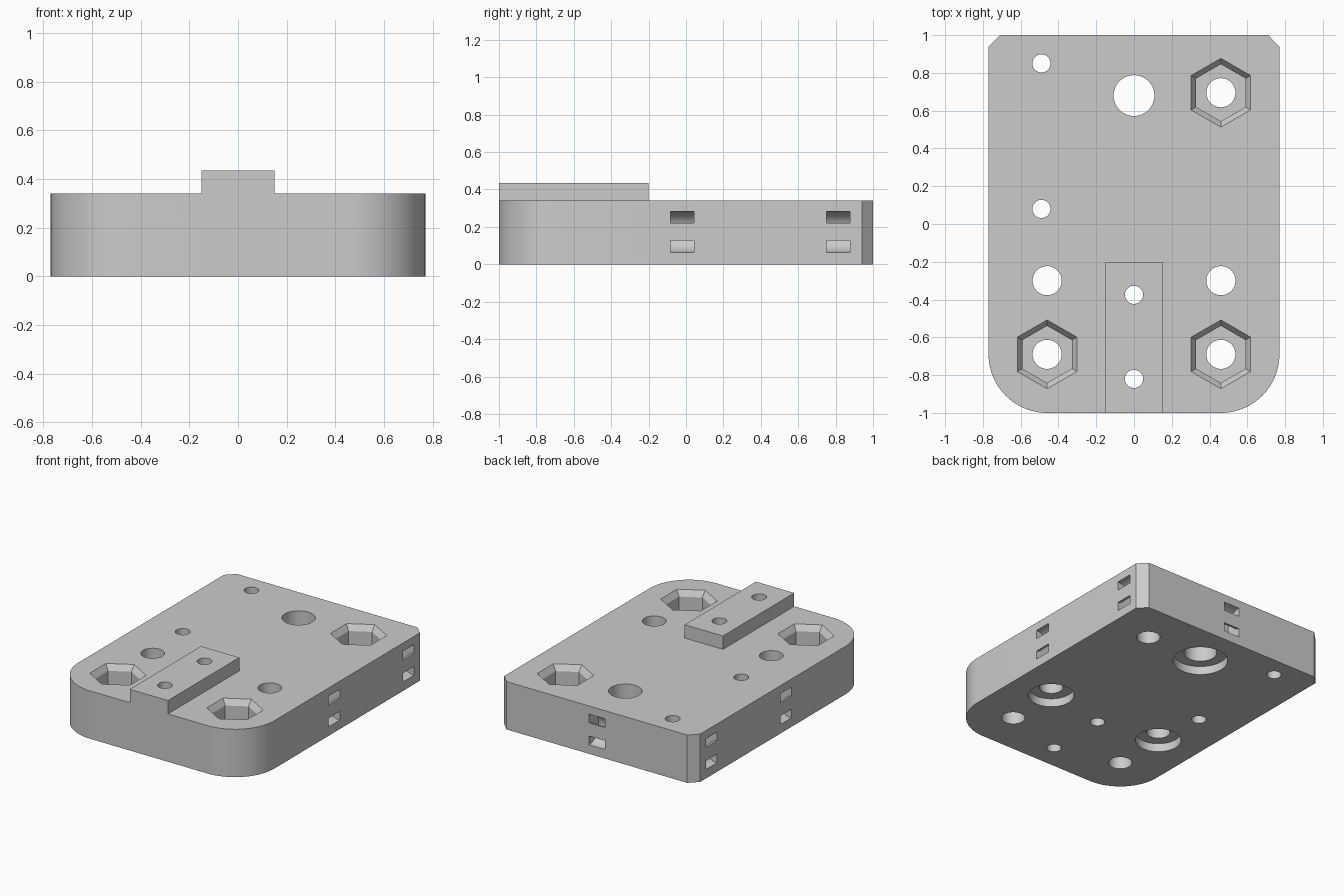
import bpy, bmesh
from math import pi, cos, sin, radians
from mathutils import Matrix, Vector

if "Cube" in bpy.data.objects:
    bpy.data.objects.remove(bpy.data.objects["Cube"], do_unlink=True)

W, L, H = 0.77, 1.0, 0.34      # half width, half length, thickness
BOSS_TOP = 0.435

grey = bpy.data.materials.new("light_grey")
grey.use_nodes = True
COLOUR = (0.6, 0.6, 0.6, 1)
grey.diffuse_color = COLOUR
grey.node_tree.nodes["Principled BSDF"].inputs["Base Color"].default_value = COLOUR


def arc(r, a0, a1, n, cx=0, cy=0):
    """Points along an arc, angles in degrees."""
    angles = [radians(a0 + (a1 - a0) * i / n) for i in range(n + 1)]
    return [(cx + r * cos(a), cy + r * sin(a)) for a in angles]


def ring(r, n=48):
    return arc(r, 90, 450, n)[:-1]


def prism(name, pts, z0, z1, matrix=Matrix(), top=1.0):
    """Extrude a closed 2D profile, optionally scaling its top."""
    bm = bmesh.new()
    low = [bm.verts.new((x, y, z0)) for x, y in pts]
    high = [bm.verts.new((x * top, y * top, z1)) for x, y in pts]
    bm.faces.new(low[::-1])
    bm.faces.new(high)
    for i in range(len(pts)):
        j = (i + 1) % len(pts)
        bm.faces.new((low[i], low[j], high[j], high[i]))
    bm.transform(matrix)
    bmesh.ops.recalc_face_normals(bm, faces=bm.faces)
    mesh = bpy.data.meshes.new(name)
    bm.to_mesh(mesh)
    bm.free()
    mesh.materials.append(grey)
    obj = bpy.data.objects.new(name, mesh)
    bpy.context.collection.objects.link(obj)
    return obj


# Plate: round front corners, chamfered back corners
R, C = 0.31, 0.06
right_half = arc(R, -90, 0, 24, W - R, -L + R) + [(W, L - C), (W - C, L)]
outline = right_half + [(-x, y) for x, y in reversed(right_half)]
plate = prism("mounting_plate", outline, 0, H)

# Raised rail on the front half
rail = prism("raised_rail", [(-0.15, -L), (0.15, -L), (0.15, -0.2), (-0.15, -0.2)],
             H - 0.1, BOSS_TOP)

cutters = []


def at(x, y):
    return Matrix.Translation((x, y, 0))


def drill(x, y, r, z0=-0.1, z1=0.6):
    cutters.append(prism("hole_cutter", ring(r), z0, z1, at(x, y)))


# Small screw holes
for x, y in [(-0.49, 0.85), (-0.49, 0.08), (0, -0.375), (0, -0.82)]:
    drill(x, y, 0.048)

# Large holes counterbored from below
for x, y, r, bore in [(0, 0.68, 0.108, 0.18),
                      (0.46, -0.3, 0.077, 0.15), (-0.46, -0.3, 0.077, 0.15)]:
    drill(x, y, r)
    drill(x, y, bore, -0.1, 0.06)

# Hexagonal nut pockets with a bevelled mouth
NUT, MOUTH, BEVEL = 0.151, 0.182, 0.04
for x, y in [(0.46, 0.695), (0.46, -0.69), (-0.46, -0.69)]:
    drill(x, y, 0.077)
    cutters.append(prism("nut_cutter", ring(NUT, 6), 0.13, 0.5, at(x, y)))
    cutters.append(prism("mouth_cutter", ring(NUT, 6), H - BEVEL, H + BEVEL, at(x, y),
                         (2 * MOUTH - NUT) / NUT))

# Curved strap channels looping into the side and back walls
channel = ([(-0.05, -0.109)] + arc(0.109, -90, 90, 24) + [(-0.05, 0.109), (-0.05, 0.047)]
           + arc(0.047, 90, -90, 16) + [(-0.05, -0.047)])


def strap(origin, inward):
    inward, up = Vector(inward), Vector((0, 0, 1))
    m = Matrix((inward, up, inward.cross(up))).transposed().to_4x4()
    m.translation = origin
    cutters.append(prism("strap_cutter", channel, -0.062, 0.062, m))


for y in (-0.02, 0.814):
    for side in (1, -1):
        strap((side * W, y, 0.173), (-side, 0, 0))
strap((0, L, 0.173), (0, -1, 0))

# Join the rail, then take every cutter away
for tool in [rail] + cutters:
    mod = plate.modifiers.new(tool.name, "BOOLEAN")
    mod.solver = "EXACT"
    mod.operation = "UNION" if tool is rail else "DIFFERENCE"
    mod.object = tool
    tool.hide_render = True
bpy.context.view_layer.update()
result = bpy.data.meshes.new_from_object(
    plate.evaluated_get(bpy.context.evaluated_depsgraph_get()))
plate.modifiers.clear()
plate.data = result
result.materials.clear()
result.materials.append(grey)
for poly in result.polygons:
    poly.material_index = 0
for tool in [rail] + cutters:
    bpy.data.objects.remove(tool, do_unlink=True)

bpy.ops.object.select_all(action="DESELECT")
plate.select_set(True)
bpy.context.view_layer.objects.active = plate
bpy.ops.object.shade_smooth_by_angle(angle=radians(30))
